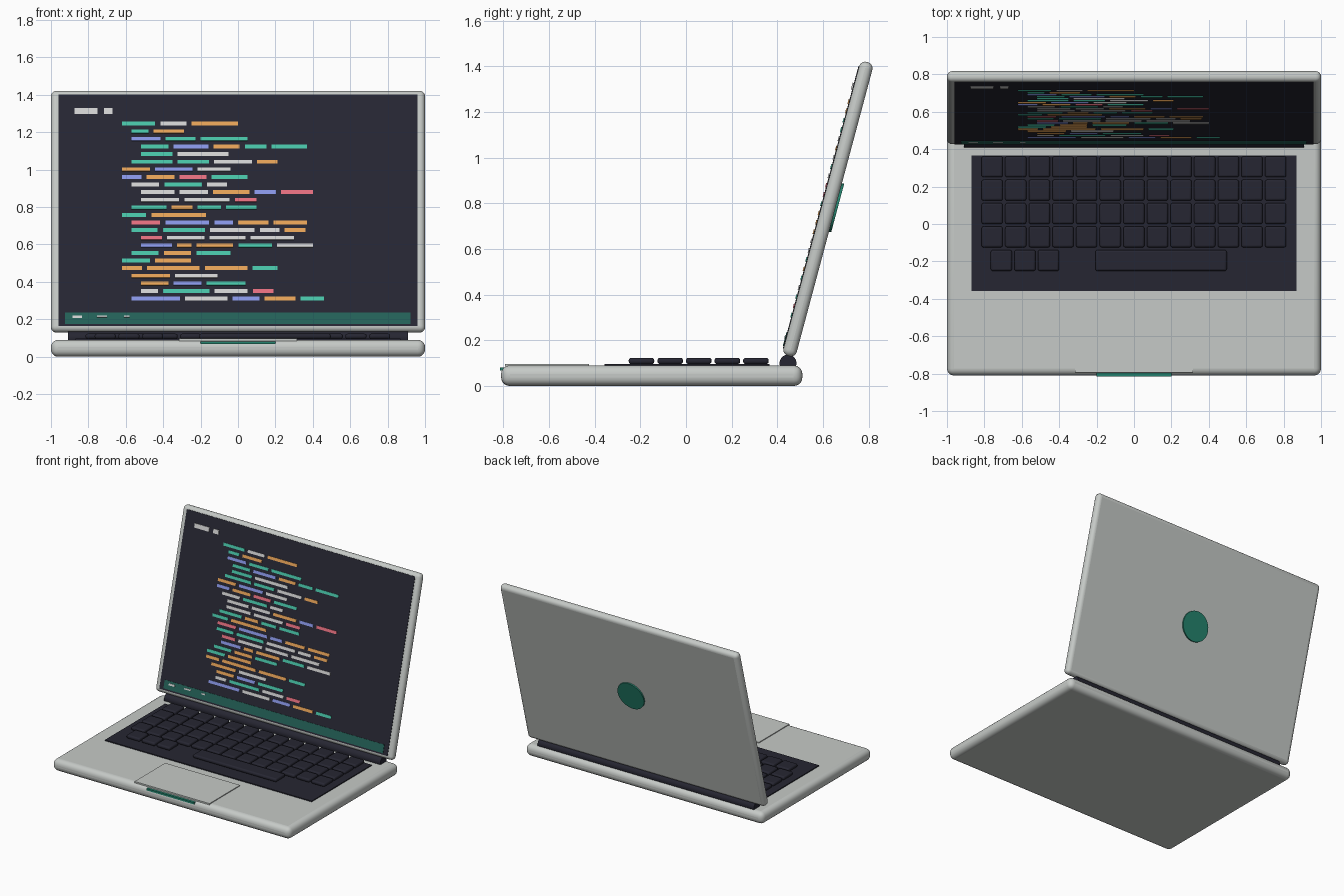
import bpy, bmesh, math, random
from mathutils import Matrix, Vector

if "Cube" in bpy.data.objects:
    bpy.data.objects.remove(bpy.data.objects["Cube"])


def material(name, r, g, b):
    lin = [((c / 255 + 0.055) / 1.055) ** 2.4 for c in (r, g, b)]
    m = bpy.data.materials.new(name)
    m.diffuse_color = (*lin, 1)
    m.use_nodes = True
    m.node_tree.nodes["Principled BSDF"].inputs["Base Color"].default_value = m.diffuse_color
    return m


silver = material("silver", 198, 202, 199)
dark = material("dark_navy", 38, 38, 50)
bar_green = material("bar_green", 36, 98, 88)
accent = material("accent_green", 36, 132, 110)
code_white = material("code_white", 210, 210, 210)
code_mats = [
    material("code_teal", 72, 196, 168),
    material("code_orange", 232, 164, 88),
    code_white,
    material("code_blue", 140, 154, 236),
    material("code_pink", 232, 112, 128),
]

# Lid frame: leaned back 15 degrees, local -y is the screen side
LEAN = math.radians(15)
LID = Matrix.Translation((0, 0.622, 0.775)) @ Matrix.Rotation(-LEAN, 4, "X")


def add_box(bm, lo, hi, mat_index=0):
    lo, hi = Vector(lo), Vector(hi)
    m = Matrix.Translation((lo + hi) / 2) @ Matrix.Diagonal((*(hi - lo), 1))
    verts = bmesh.ops.create_cube(bm, size=1, matrix=m)["verts"]
    for f in {f for v in verts for f in v.link_faces}:
        f.material_index = mat_index


def smooth(ob):
    bpy.ops.object.select_all(action="DESELECT")
    ob.select_set(True)
    bpy.context.view_layer.objects.active = ob
    bpy.ops.object.shade_smooth_by_angle(angle=math.radians(35))


def finish(bm, name, mats, frame=None, bevel=0, segments=3):
    me = bpy.data.meshes.new(name)
    bm.to_mesh(me)
    bm.free()
    for m in mats:
        me.materials.append(m)
    ob = bpy.data.objects.new(name, me)
    bpy.context.collection.objects.link(ob)
    if frame:
        ob.matrix_world = frame
    if bevel:
        mod = ob.modifiers.new("rounding", "BEVEL")
        mod.width, mod.segments = bevel, segments
        smooth(ob)
    return ob


def box(name, lo, hi, mat, frame=None, bevel=0, segments=3):
    bm = bmesh.new()
    add_box(bm, lo, hi)
    return finish(bm, name, [mat], frame, bevel, segments)


def cylinder(name, radius, depth, matrix, mat, frame=None, sides=32):
    bm = bmesh.new()
    bmesh.ops.create_cone(bm, cap_ends=True, segments=sides, radius1=radius,
                          radius2=radius, depth=depth, matrix=matrix)
    smooth(finish(bm, name, [mat], frame))


# Base with trackpad and front opening notch
box("base", (-1, -0.81, 0), (1, 0.51, 0.09), silver, bevel=0.038, segments=5)
box("trackpad", (-0.315, -0.793, 0.085), (0.315, -0.425, 0.096), silver)
box("front_notch", (-0.2, -0.815, 0.067), (0.2, -0.78, 0.081), accent)

# Keyboard tray and keys
box("keyboard_tray", (-0.87, -0.357, 0.085), (0.87, 0.365, 0.097), dark)
bm = bmesh.new()
PITCH, KEY_W, KEY_D = 0.1263, 0.113, 0.112


def add_key(x, y, width=KEY_W):
    add_box(bm, (x, y - KEY_D / 2, 0.096), (x + width, y + KEY_D / 2, 0.123))


for row in range(4):
    for col in range(13):
        add_key(-0.815 + col * PITCH, 0.306 - row * 0.125)
for col in range(3):
    add_key(-0.766 + col * PITCH, -0.195)
add_key(-0.207, -0.195, 0.703)
finish(bm, "keys", [dark], bevel=0.011, segments=3)

# Hinge barrel
cylinder("hinge", 0.037, 1.82, Matrix.Translation((0, 0.447, 0.1))
         @ Matrix.Rotation(math.pi / 2, 4, "Y"), dark)

# Lid, screen and round plate on the back
box("lid", (-1, -0.03, -0.667), (1, 0.03, 0.667), silver, LID, 0.028, 5)
box("screen", (-0.96, -0.033, -0.641), (0.96, -0.025, 0.641), dark, LID)
cylinder("back_disc", 0.11, 0.02, Matrix.Translation((0, 0.03, 0.015))
         @ Matrix.Rotation(math.pi / 2, 4, "X"), accent, LID, 48)


def lid_z(z):
    """World height on the screen to height along the lid."""
    return (z - 0.7835) / math.cos(LEAN)


box("status_bar", (-0.925, -0.036, lid_z(0.175)), (0.922, -0.03, lid_z(0.235)),
    bar_green, LID)

# Small pale marks in the title and status areas
bm = bmesh.new()
for x0, x1, z, h in ((-0.875, -0.752, 1.312, 0.03), (-0.717, -0.672, 1.312, 0.03),
                     (-0.885, -0.835, 0.213, 0.014), (-0.755, -0.7, 0.215, 0.01),
                     (-0.61, -0.58, 0.215, 0.01)):
    add_box(bm, (x0, -0.039, lid_z(z - h / 2)), (x1, -0.03, lid_z(z + h / 2)))
finish(bm, "screen_marks", [code_white], LID)

# Code lines: each has an indent and a right end, split into random dashes
INDENTS = (0, 1, 1, 2, 2, 1, 0, 0, 1, 2, 2, 1, 0, 1, 1, 2, 2, 1, 0, 0, 1, 2, 2, 1)
ENDS = (0, -0.29, 0.05, 0.37, -0.05, 0.21, -0.04, 0.05, -0.06, 0.4, 0.1, 0.1,
        -0.17, 0.37, 0.36, 0.3, 0.4, -0.04, -0.25, 0.21, -0.11, 0.04, 0.19, 0.46)
GAP = 0.0275
rng = random.Random(7)
bm = bmesh.new()
for i, (indent, end) in enumerate(zip(INDENTS, ENDS)):
    x, z = -0.62 + 0.051 * indent, lid_z(1.245 - i * 0.04065)
    count = max(2, round((end - x) / 0.19))
    shares = [rng.uniform(0.5, 1.5) for _ in range(count)]
    scale = (end - x - GAP * (count - 1)) / sum(shares)
    for share in shares:
        colour = rng.choices(range(5), weights=(6, 6, 6, 4, 3))[0]
        add_box(bm, (x, -0.037, z - 0.0105), (x + share * scale, -0.03, z + 0.0105),
                colour)
        x += share * scale + GAP
finish(bm, "code_dashes", code_mats, LID)
